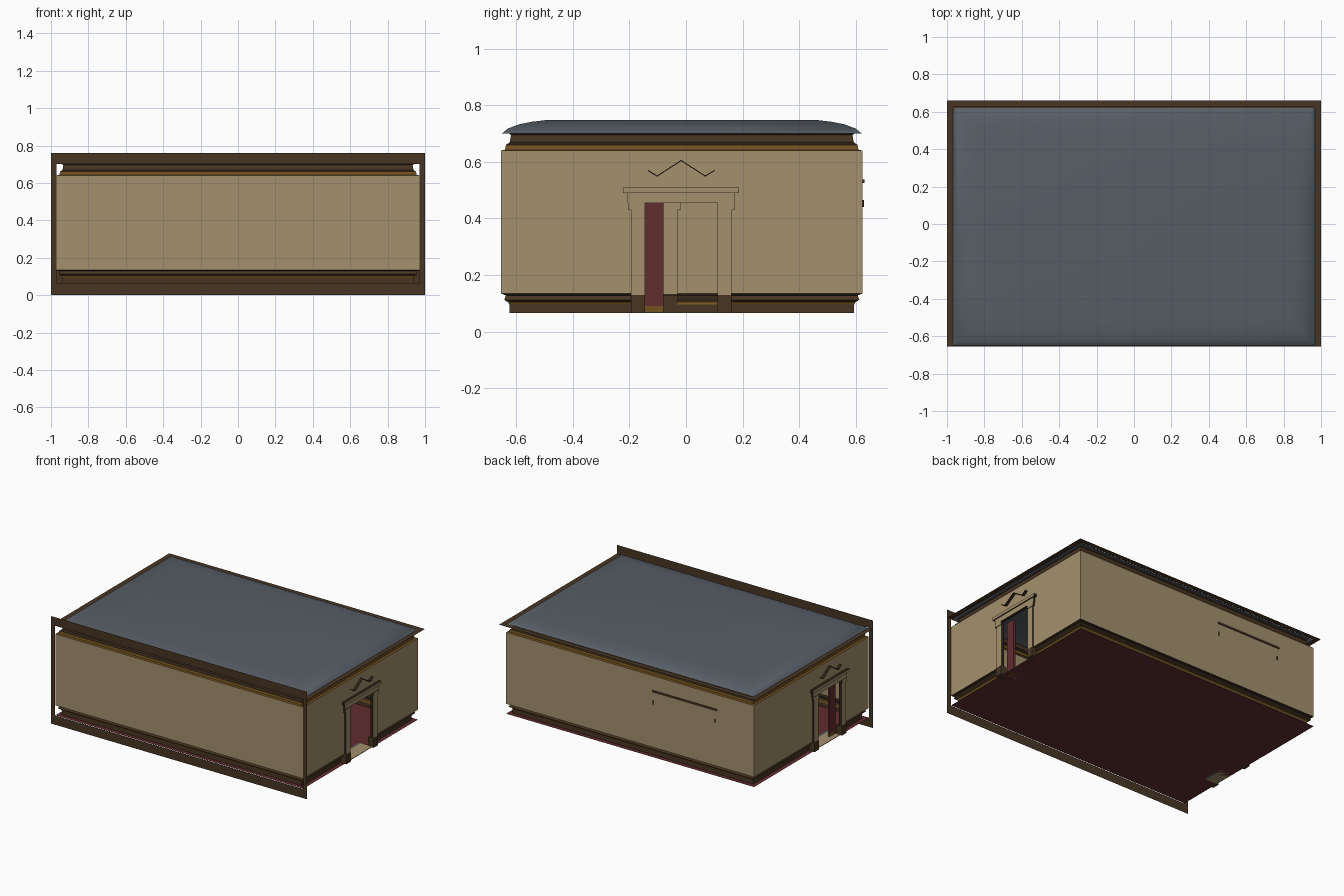
import bpy, bmesh

cube = bpy.data.objects.get("Cube")
if cube:
    bpy.data.objects.remove(cube)


def material(name, rgb):
    m = bpy.data.materials.new(name)
    m.use_nodes = True
    m.diffuse_color = (*rgb, 1)
    m.node_tree.nodes["Principled BSDF"].inputs["Base Color"].default_value = (*rgb, 1)
    return m


BEIGE = material("beige plaster", (0.37, 0.28, 0.155))
SLATE = material("slate grey", (0.095, 0.112, 0.132))
BROWN = material("brown wood", (0.065, 0.036, 0.017))
DARK = material("dark wood", (0.028, 0.017, 0.009))
GOLD = material("golden wood", (0.17, 0.085, 0.014))
RED = material("deep red", (0.12, 0.026, 0.028))

HX, FRONT, BACK = 0.97, -0.655, 0.625
FLOOR, CEILING, DOOR_TOP = 0.065, 0.70, 0.455
# Doorway centre in y for each side wall
DOORS = {1: -0.017, -1: -0.208}
HALF = 0.128


def finish(bm, name, mats):
    me = bpy.data.meshes.new(name)
    bm.to_mesh(me)
    bm.free()
    for m in mats:
        me.materials.append(m)
    ob = bpy.data.objects.new(name, me)
    bpy.context.collection.objects.link(ob)
    return ob


def box(name, lo, hi, mat, side_mat=None):
    """Box; with side_mat, only the faces looking along x keep mat."""
    bm = bmesh.new()
    bmesh.ops.create_cube(bm, size=1)
    for v in bm.verts:
        v.co = [(a + b) / 2 + c * abs(b - a) for a, b, c in zip(lo, hi, v.co)]
    bm.normal_update()
    if side_mat:
        for f in bm.faces:
            f.material_index = int(abs(f.normal.x) < 0.5)
    return finish(bm, name, [mat, side_mat] if side_mat else [mat])


def sheet(name, rects, mat):
    """Flat sheet from rectangles, each given as four corners."""
    bm = bmesh.new()
    for corners in rects:
        bm.faces.new([bm.verts.new(c) for c in corners])
    bmesh.ops.remove_doubles(bm, verts=bm.verts, dist=1e-5)
    return finish(bm, name, [mat])


def outline(inset, z):
    """Room outline at a height, with points at the door jambs."""
    x, y0, y1 = HX - inset, FRONT + inset, BACK - inset
    r, l = DOORS[1], DOORS[-1]
    pts = [(x, y0), (x, r - HALF), (x, r + HALF), (x, y1),
           (-x, y1), (-x, l + HALF), (-x, l - HALF), (-x, y0)]
    return [(px, py, z) for px, py in pts]


def shell(name, profile, mats, bands, cap=False):
    """Sweep an (inset, z) profile round the room, leaving the doorways open."""
    bm = bmesh.new()
    rings = [[bm.verts.new(c) for c in outline(i, z)] for i, z in profile]
    for k, (a, b) in enumerate(zip(rings, rings[1:])):
        for i in range(8):
            if i in (1, 5) and profile[k + 1][1] <= DOOR_TOP:
                continue
            j = (i + 1) % 8
            f = bm.faces.new((a[i], a[j], b[j], b[i]))
            f.material_index = bands[k]
    if cap:
        bm.faces.new(rings[-1])
    return finish(bm, name, mats)


# Walls and the mouldings that step into the room
shell("walls", [(0, 0.135), (0, DOOR_TOP), (0, 0.64)], [BEIGE], [0, 0])
shell("baseboard",
      [(0.03, FLOOR), (0.03, 0.095), (0.025, 0.105), (0.012, 0.112), (0.018, 0.128), (0, 0.135)],
      [BROWN, GOLD, DARK], [0, 1, 0, 0, 2])
shell("cornice",
      [(0, 0.64), (0.015, 0.643), (0.018, 0.66), (0.032, 0.67), (0.036, 0.695), (0.03, CEILING)],
      [GOLD, BROWN, DARK], [0, 0, 2, 1, 1])

# Coved ceiling
roof = shell("coved_ceiling",
             [(0.003, CEILING), (0.025, 0.718), (0.065, 0.733), (0.11, 0.742), (0.16, 0.748)],
             [SLATE], [0] * 4, cap=True)
bpy.context.view_layer.objects.active = roof
roof.select_set(True)
bpy.ops.object.shade_smooth_by_angle()

# Floor
sheet("floor", [[(-HX, FRONT, FLOOR), (-HX, BACK, FLOOR), (HX, BACK, FLOOR), (HX, FRONT, FLOOR)]], RED)

# Flat rim round the ceiling, open at the front
rim = [(-1, -HX + 0.005, FRONT, BACK), (HX - 0.005, 1, FRONT, BACK), (-1, 1, BACK, 0.66)]
sheet("ceiling_rim", [[(a, c, CEILING), (b, c, CEILING), (b, d, CEILING), (a, d, CEILING)]
                      for a, b, c, d in rim], BROWN)

# Upright border in front of the front wall
border = [(-1, 1, 0, FLOOR), (-1, 1, CEILING, 0.76),
          (-1, -HX, FLOOR, CEILING), (HX, 1, FLOOR, CEILING)]
Y = FRONT - 0.004
sheet("front_border", [[(a, Y, c), (b, Y, c), (b, Y, d), (a, Y, d)] for a, b, c, d in border], BROWN)

# Doorways
for s, c in DOORS.items():
    side = "left" if s > 0 else "right"

    def part(name, depth, y0, y1, z0, z1, mat, edge=None):
        x0, x1 = sorted((s * (HX + depth[0]), s * (HX + depth[1])))
        return box(f"{side}_{name}", (x0, c + y0, z0), (x1, c + y1, z1), mat, edge)

    for e in (-1, 1):
        tag = "back" if e > 0 else "front"
        a, b = sorted((e * HALF, e * (HALF + 0.05)))
        part(f"pilaster_{tag}", (-0.01, 0.010), a, b, 0.13, DOOR_TOP, BEIGE, DARK)
        part(f"plinth_{tag}", (-0.03, 0.014), a, b, FLOOR, 0.13, BROWN)
        a, b = sorted((e * HALF, e * (HALF + 0.06)))
        part(f"capital_{tag}", (-0.01, 0.014), a, b, 0.43, DOOR_TOP, BEIGE, DARK)
    part("lintel", (-0.01, 0.012), -0.19, 0.19, DOOR_TOP, 0.49, BEIGE, DARK)
    part("lintel_cap", (-0.01, 0.02), -0.205, 0.205, 0.49, 0.51, BEIGE, DARK)
    part("threshold", (-0.09, 0), -HALF, HALF, FLOOR, 0.069, BEIGE)
    part("threshold_edge", (-0.105, -0.09), -HALF, HALF, FLOOR, 0.069, SLATE)
    part("door_leaf", (-0.05, -0.035), -HALF, -HALF + 0.066, 0.09, DOOR_TOP, RED)
    part("door_foot", (-0.05, -0.035), -HALF, -HALF + 0.066, FLOOR, 0.09, GOLD)

    # Broken pediment line above the door
    bm = bmesh.new()
    path = [(-0.118, 0.57), (-0.085, 0.55), (0, 0.605), (0.085, 0.55), (0.118, 0.57)]
    rows = [[bm.verts.new((s * (HX + d), c + y, z + h)) for y, z in path]
            for d, h in ((0, -0.002), (0.02, -0.002), (0.02, 0.002), (0, 0.002))]
    for k in range(4):
        for i in range(4):
            a, b = rows[k], rows[(k + 1) % 4]
            bm.faces.new((a[i], a[i + 1], b[i + 1], b[i]))
    bmesh.ops.recalc_face_normals(bm, faces=bm.faces)
    finish(bm, f"{side}_pediment", [DARK])

# Narrow ledge on the back wall with two small pegs
box("back_ledge", (-0.68, BACK - 0.01, 0.525), (-0.175, BACK + 0.006, 0.538), BROWN)
for x in (-0.18, -0.665):
    box("ledge_peg", (x - 0.003, BACK - 0.01, 0.44), (x + 0.003, BACK + 0.004, 0.465), DARK)
